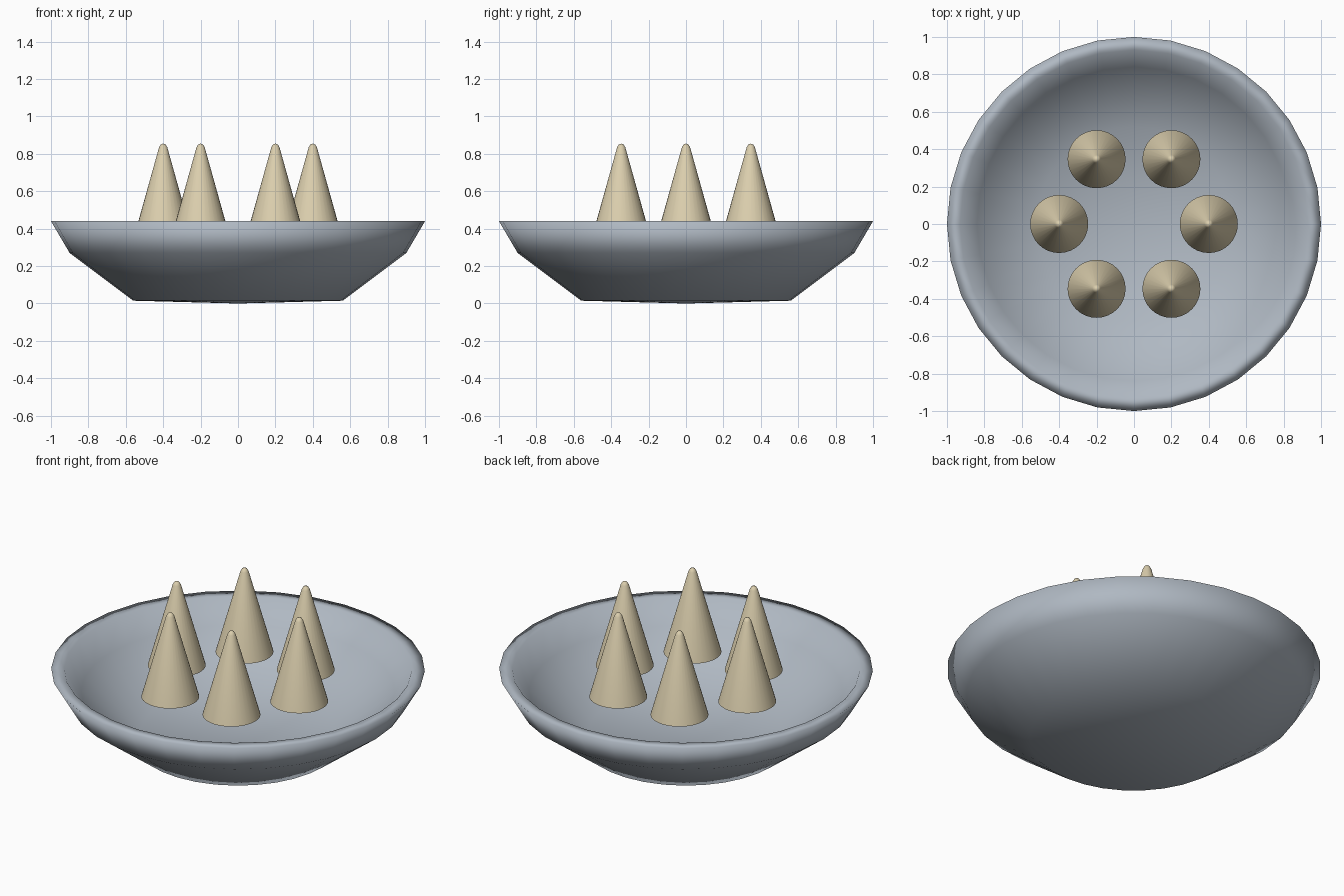
import bpy
import bmesh
from math import sin, cos, pi, radians

cube = bpy.data.objects.get("Cube")
if cube:
    bpy.data.objects.remove(cube, do_unlink=True)


def make_material(name, rgb):
    mat = bpy.data.materials.new(name)
    mat.use_nodes = True
    color = (*rgb, 1.0)
    mat.diffuse_color = color
    mat.node_tree.nodes["Principled BSDF"].inputs["Base Color"].default_value = color
    return mat


def lathe(name, profile, mat, location=(0, 0, 0), segments=32):
    """Spin a closed (radius, height) profile around z, smooth shaded."""
    bm = bmesh.new()
    verts = [bm.verts.new((r, 0, z)) for r, z in profile]
    edges = [bm.edges.new(pair) for pair in zip(verts, verts[1:])]
    bmesh.ops.spin(bm, geom=verts + edges, cent=(0, 0, 0), axis=(0, 0, 1),
                   angle=2 * pi, steps=segments, use_merge=True)
    bmesh.ops.remove_doubles(bm, verts=bm.verts, dist=0.0005)
    bmesh.ops.recalc_face_normals(bm, faces=bm.faces)
    for face in bm.faces:
        face.smooth = True
    mesh = bpy.data.meshes.new(name)
    bm.to_mesh(mesh)
    bm.free()
    mesh.materials.append(mat)
    obj = bpy.data.objects.new(name, mesh)
    obj.location = location
    bpy.context.collection.objects.link(obj)
    return obj


bowl_grey = make_material("bowl_grey", (0.43, 0.48, 0.54))
cone_tan = make_material("cone_tan", (0.71, 0.62, 0.42))

# Bowl: outer wall, flat rim, inner wall and floor
lathe("bowl", [(0, 0), (0.56, 0.015), (0.9, 0.27), (1.0, 0.44),
               (0.93, 0.44), (0.84, 0.31), (0.52, 0.08), (0, 0.07)], bowl_grey)

# Ring of six round-tipped cones
cone_profile = [(0, 0), (0.155, 0), (0.022, 0.475), (0.013, 0.49), (0, 0.495)]
for i in range(6):
    a = i * pi / 3
    cone = lathe(f"cone_{i + 1}", cone_profile, cone_tan,
                 (0.4 * cos(a), 0.4 * sin(a), 0.36))
    # Keep the rim of the flat base sharp
    cone.data.set_sharp_from_angle(angle=radians(60))
